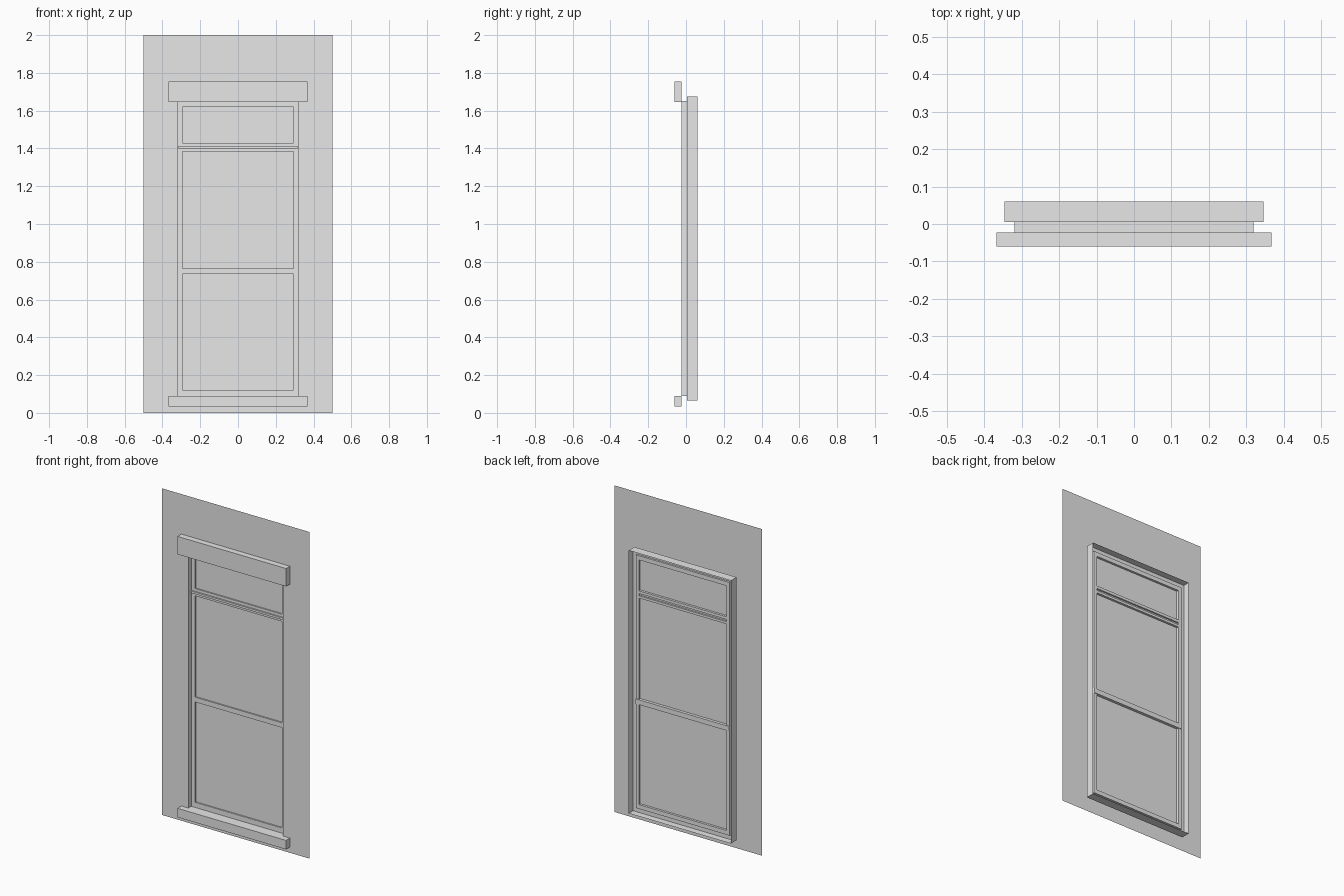
import bpy
import bmesh

cube = bpy.data.objects.get("Cube")
if cube:
    bpy.data.objects.remove(cube, do_unlink=True)

grey = bpy.data.materials.new("plain_grey")
grey.use_nodes = True
colour = (0.8, 0.8, 0.8, 1)
grey.diffuse_color = colour
grey.node_tree.nodes["Principled BSDF"].inputs["Base Color"].default_value = colour


def finish(name, bm, recalc=True):
    if recalc:
        bmesh.ops.recalc_face_normals(bm, faces=bm.faces)
    mesh = bpy.data.meshes.new(name)
    bm.to_mesh(mesh)
    bm.free()
    mesh.materials.append(grey)
    obj = bpy.data.objects.new(name, mesh)
    bpy.context.collection.objects.link(obj)
    return obj


def nested_rings(name, rings, closed=False):
    """Bridge upright rectangles given as (half width, bottom, top, y)."""
    bm = bmesh.new()
    loops = []
    for w, low, high, y in rings:
        corners = ((-w, low), (w, low), (w, high), (-w, high))
        loops.append([bm.verts.new((x, y, z)) for x, z in corners])
    if closed:
        loops.append(loops[0])
    for a, b in zip(loops, loops[1:]):
        for i in range(4):
            j = (i + 1) % 4
            bm.faces.new((a[i], a[j], b[j], b[i]))
    return finish(name, bm, closed)


def box(name, w, low, high, front, back):
    bm = bmesh.new()
    bmesh.ops.create_cube(bm, size=1)
    for v in bm.verts:
        v.co.x *= 2 * w
        v.co.y = front if v.co.y < 0 else back
        v.co.z = low if v.co.z < 0 else high
    return finish(name, bm)


def ring_frame(name, outer, inner, front, back):
    return nested_rings(name, [(*outer, front), (*inner, front),
                               (*inner, back), (*outer, back)], True)


WALL, LEDGE, BACK = -0.023, 0.005, 0.06
opening = (0.32, 0.09, 1.65)
pocket = (0.346, 0.065, 1.675)
pane = (0.295, 0.12, 1.62)

# Thin wall with a front reveal and a wider pocket behind it
nested_rings("wall", [(0.5, 0, 2, WALL), (*opening, WALL), (*opening, LEDGE),
                      (*pocket, LEDGE), (*pocket, BACK)])

# Lintel and sill mounted on the wall
box("lintel", 0.368, 1.645, 1.755, -0.06, WALL)
box("sill", 0.368, 0.035, 0.09, -0.06, WALL)

# Fixed frame with a stepped back
ring_frame("window_frame", (0.345, 0.066, 1.674), pane, 0.006, 0.02)
ring_frame("sash_frame", (0.318, 0.095, 1.645), (0.296, 0.121, 1.619), 0.008, 0.032)

# Transom made of stacked rails, and the middle rail
for name, low, high, front, back in (
        ("transom_lower_rail", 1.385, 1.40, 0.006, 0.032),
        ("transom_bar", 1.40, 1.413, -0.002, 0.022),
        ("transom_upper_rail", 1.413, 1.43, 0.006, 0.032),
        ("middle_rail", 0.735, 0.765, 0.006, 0.036)):
    box(name, 0.316, low, high, front, back)

# Panes
for name, low, high in (("upper_pane", 1.42, 1.625), ("middle_pane", 0.75, 1.39),
                        ("lower_pane", 0.115, 0.75)):
    box(name, 0.298, low, high, 0.014, 0.018)
